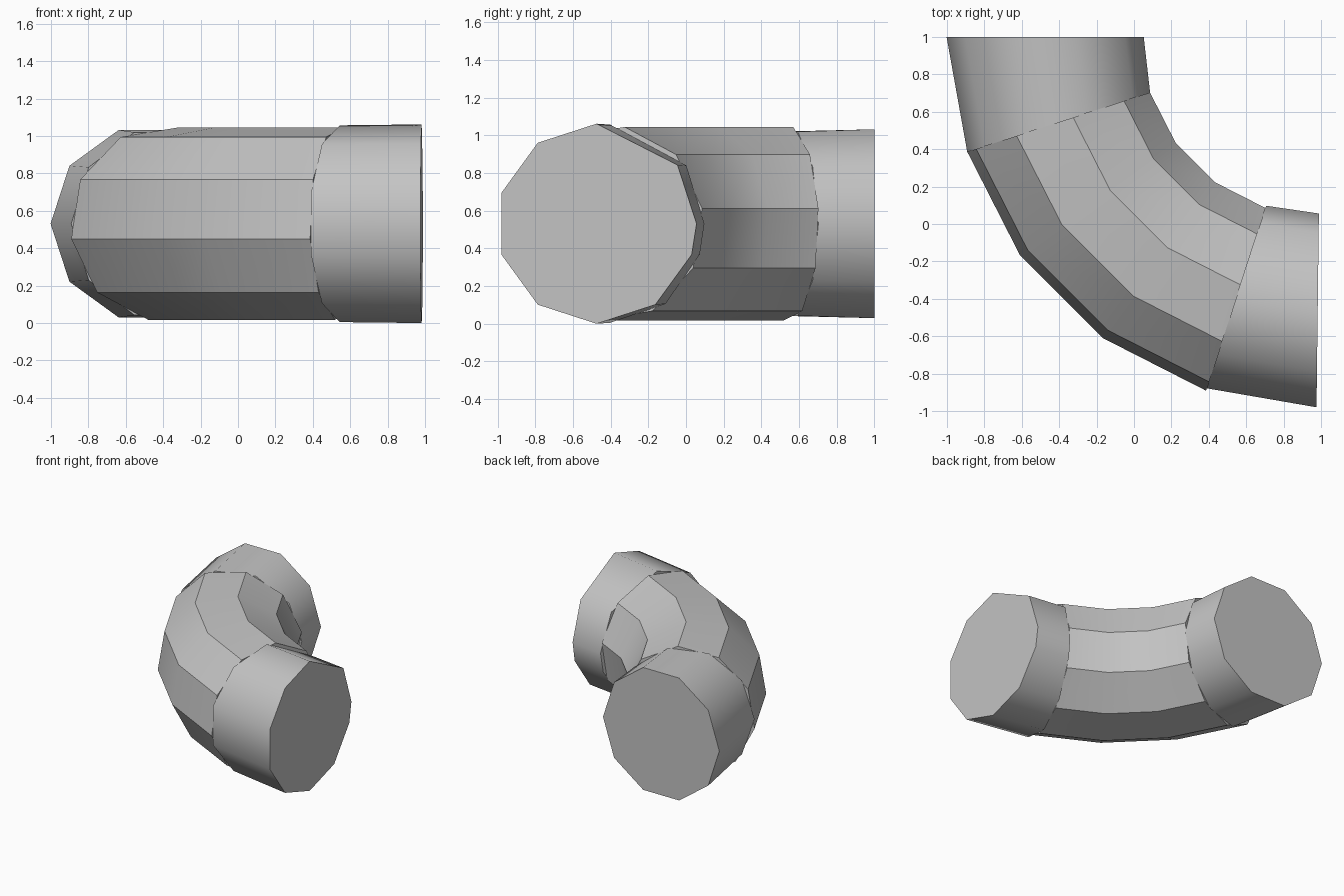
import bpy, bmesh
from math import radians, cos, sin
from mathutils import Vector

cube = bpy.data.objects.get("Cube")
if cube:
    bpy.data.objects.remove(cube, do_unlink=True)

grey = bpy.data.materials.new("plain_grey")
grey.use_nodes = True
colour = (0.55, 0.55, 0.55, 1)
grey.diffuse_color = colour
grey.node_tree.nodes["Principled BSDF"].inputs["Base Color"].default_value = colour

BEND_CENTRE = Vector((1.0, 1.0, 0.531))
BEND_RADIUS = 1.475


def pipe(name, stations, angles, smooth_limit):
    """Loft one section along the bend; a station is (bend angle, pipe radius)."""
    bm = bmesh.new()
    rings = []
    for turn, radius in stations:
        t = radians(turn)
        outward = Vector((-cos(t), -sin(t), 0))
        centre = BEND_CENTRE + outward * BEND_RADIUS
        rings.append([bm.verts.new(centre + radius * (outward * cos(radians(a))
                                   + Vector((0, 0, sin(radians(a)))))) for a in angles])
    n = len(angles)
    for r0, r1 in zip(rings, rings[1:]):
        for i in range(n):
            j = (i + 1) % n
            bm.faces.new((r0[i], r0[j], r1[j], r1[i]))
    bm.faces.new(rings[0])
    bm.faces.new(rings[-1])
    bmesh.ops.recalc_face_normals(bm, faces=bm.faces[:])
    mesh = bpy.data.meshes.new(name)
    bm.to_mesh(mesh)
    bm.free()
    mesh.materials.append(grey)
    obj = bpy.data.objects.new(name, mesh)
    bpy.context.collection.objects.link(obj)
    bpy.ops.object.select_all(action='DESELECT')
    obj.select_set(True)
    bpy.context.view_layer.objects.active = obj
    bpy.ops.object.shade_smooth_by_angle(angle=radians(smooth_limit))


# Faceted bend, sharp along its length
pipe("elbow", [(t, 0.52) for t in (18, 36, 54, 72)],
     [36 * k - 9 for k in range(10)], 30)

# Back collar, corner pointing outward
pipe("back_collar", [(0, 0.527), (18, 0.514)], [36 * k for k in range(10)], 50)

# Side collar, flat pointing outward, with an uneven inner corner
side_angles = [-162 + 36 * k for k in range(8)] + [144, 180]
pipe("side_collar", [(72, 0.526), (89.3, 0.531)], side_angles, 50)
